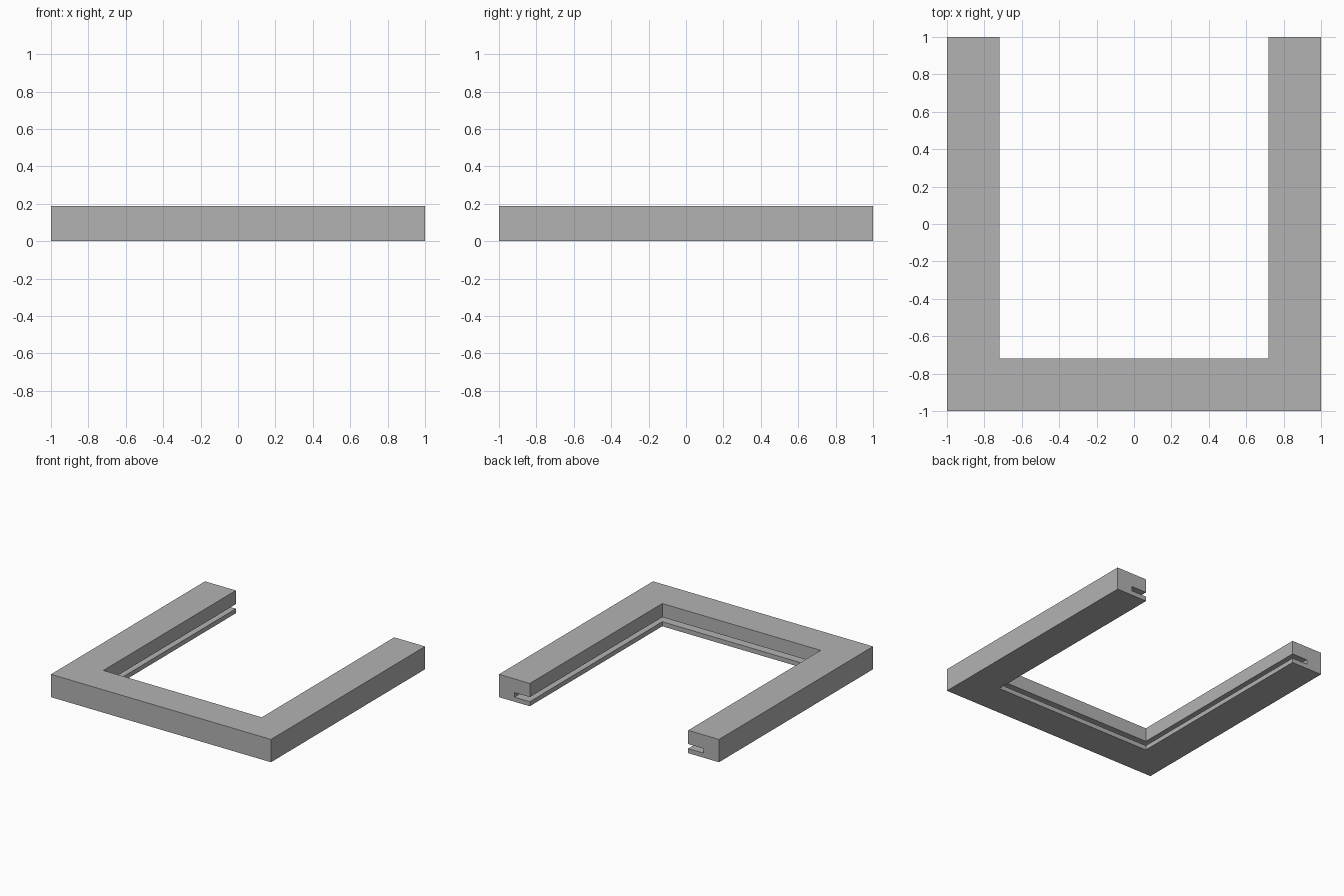
import bpy
import bmesh

cube = bpy.data.objects.get("Cube")
if cube:
    bpy.data.objects.remove(cube, do_unlink=True)

# Plain grey material
grey = bpy.data.materials.new("grey")
grey.use_nodes = True
colour = (0.45, 0.45, 0.45, 1)
grey.diffuse_color = colour
grey.node_tree.nodes["Principled BSDF"].inputs["Base Color"].default_value = colour

# Rail cross-section: (distance inward from the outer edge, height)
HEIGHT, WIDTH, DEPTH = 0.1875, 0.28, 0.14
SLOT_LOW, SLOT_HIGH = 0.0375, 0.075
profile = [(0, 0), (WIDTH, 0), (WIDTH, SLOT_LOW), (DEPTH, SLOT_LOW),
           (DEPTH, SLOT_HIGH), (WIDTH, SLOT_HIGH), (WIDTH, HEIGHT), (0, HEIGHT)]


def section(bm, side, at_corner):
    """Place the cross-section at an open end or a mitred corner."""
    return [bm.verts.new((side * (1 - d), -1 + d if at_corner else 1, z))
            for d, z in profile]


# Three-sided frame swept around its path, open at the back
bm = bmesh.new()
rings = [section(bm, 1, False), section(bm, 1, True),
         section(bm, -1, True), section(bm, -1, False)]
for a, b in zip(rings, rings[1:]):
    for i in range(len(profile)):
        j = (i + 1) % len(profile)
        bm.faces.new((a[i], a[j], b[j], b[i]))

# End caps showing the open groove
bm.faces.new(rings[0])
bm.faces.new(rings[-1])
bmesh.ops.recalc_face_normals(bm, faces=bm.faces)

mesh = bpy.data.meshes.new("grooved_frame")
bm.to_mesh(mesh)
bm.free()
mesh.materials.append(grey)
frame = bpy.data.objects.new("grooved_frame", mesh)
bpy.context.collection.objects.link(frame)
